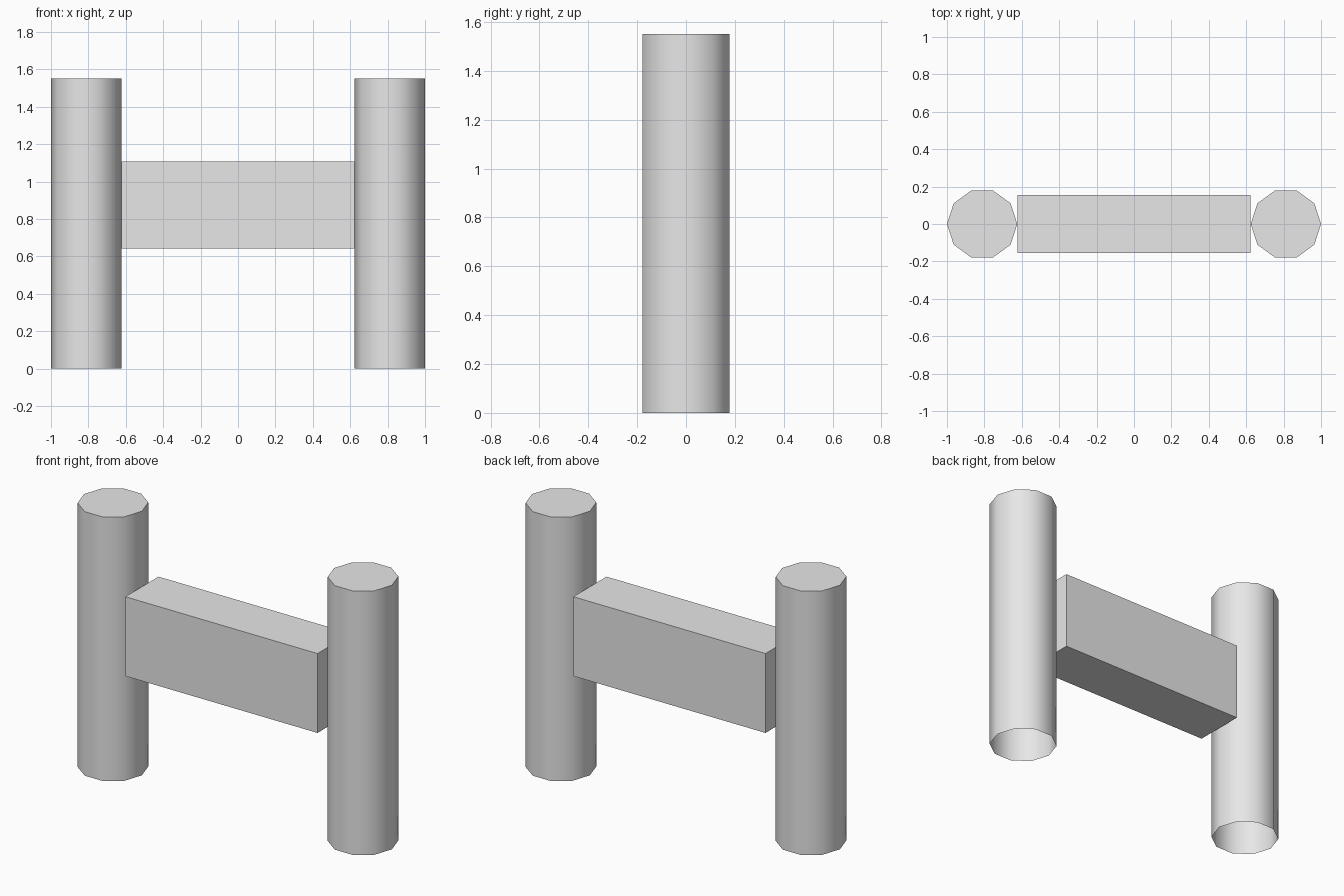
import bpy
import bmesh
import math
from mathutils import Matrix

if "Cube" in bpy.data.objects:
    bpy.data.objects.remove(bpy.data.objects["Cube"], do_unlink=True)

RADIUS = 0.188
HEIGHT = 1.55

# Single grey material
COLOUR = (0.8, 0.8, 0.8, 1)
grey = bpy.data.materials.new("light grey")
grey.use_nodes = True
grey.diffuse_color = COLOUR
grey.node_tree.nodes["Principled BSDF"].inputs["Base Color"].default_value = COLOUR


def make_post(name, x):
    """Ten-sided post with a closed top and an open bottom."""
    bpy.ops.mesh.primitive_cylinder_add(
        vertices=10, radius=RADIUS, depth=HEIGHT, location=(x, 0, HEIGHT / 2))
    post = bpy.context.object
    post.name = name
    bm = bmesh.new()
    bm.from_mesh(post.data)
    # Put corners on the x axis and open the underside
    bmesh.ops.rotate(bm, verts=bm.verts, cent=(0, 0, 0),
                     matrix=Matrix.Rotation(math.radians(90), 3, "Z"))
    bottom = [f for f in bm.faces if f.normal.z < -0.9]
    bmesh.ops.delete(bm, geom=bottom, context="FACES_ONLY")
    bm.to_mesh(post.data)
    bm.free()
    post.data.materials.append(grey)
    bpy.ops.object.shade_smooth_by_angle(angle=math.radians(40))


# Posts on both sides
make_post("right_post", RADIUS - 1)
make_post("left_post", 1 - RADIUS)

# Crossbeam spanning the gap between the posts
bpy.ops.mesh.primitive_cube_add(size=1, location=(0, 0, 0.874))
beam = bpy.context.object
beam.name = "crossbeam"
beam.scale = (1.248, 0.308, 0.466)
beam.data.materials.append(grey)
